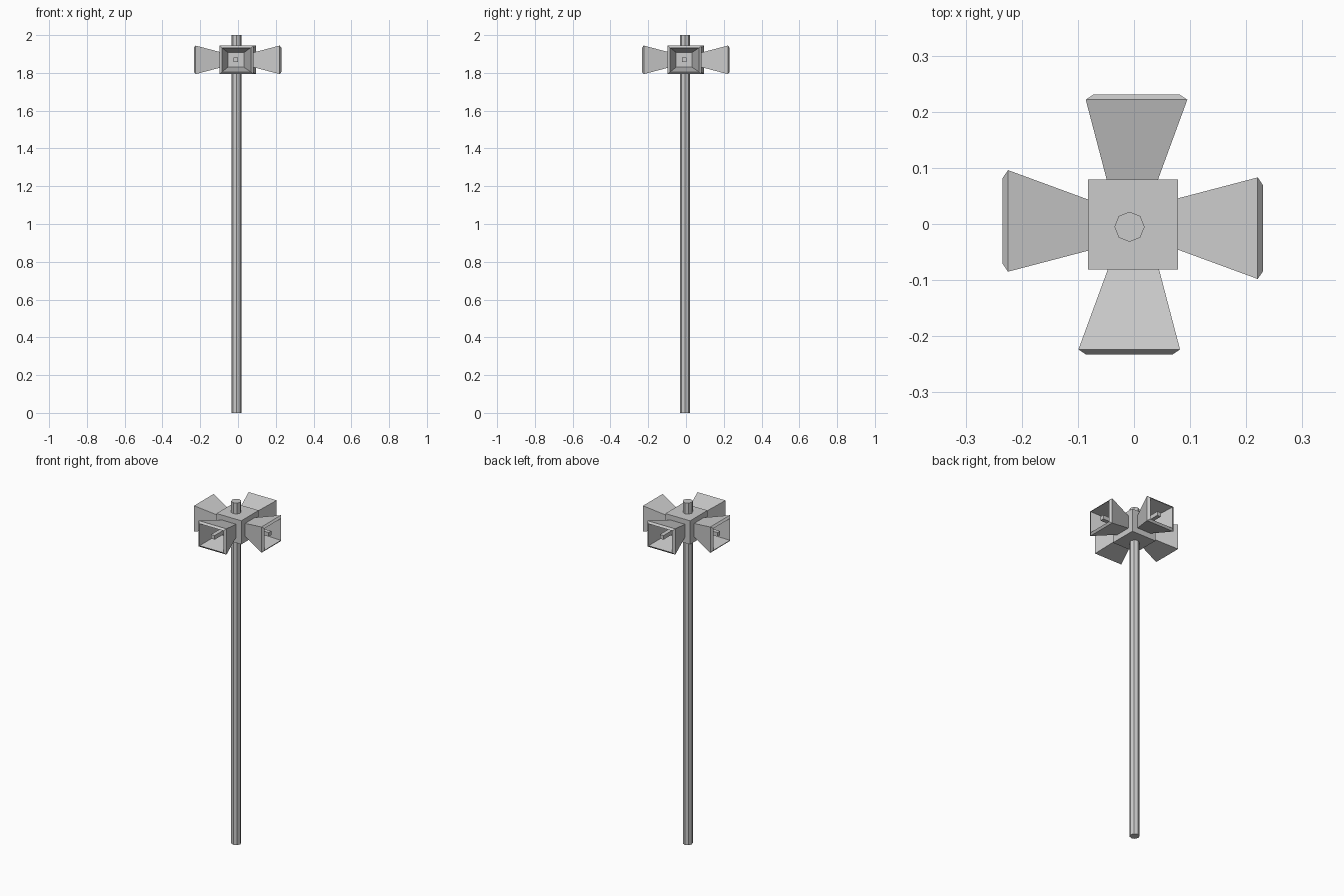
import bpy, bmesh, math
from mathutils import Matrix, Vector

if "Cube" in bpy.data.objects:
    bpy.data.objects.remove(bpy.data.objects["Cube"])

Z_MID = 1.869
HUB = Vector((-0.002, -0.001, Z_MID))


def finish(bm, name):
    bmesh.ops.recalc_face_normals(bm, faces=bm.faces)
    mesh = bpy.data.meshes.new(name)
    bm.to_mesh(mesh)
    bm.free()
    obj = bpy.data.objects.new(name, mesh)
    bpy.context.collection.objects.link(obj)
    return obj


def rect_loft(name, sections, matrix):
    """Skin rectangles (distance out, sideways shift, width, height), capped at both ends."""
    bm = bmesh.new()
    rings = []
    for r, shift, w, h in sections:
        rings.append([bm.verts.new(matrix @ Vector((r, shift + a * w / 2, b * h / 2)))
                      for a, b in ((-1, -1), (1, -1), (1, 1), (-1, 1))])
    for lo, hi in zip(rings, rings[1:]):
        for i in range(4):
            j = (i + 1) % 4
            bm.faces.new((lo[i], lo[j], hi[j], hi[i]))
    bm.faces.new(rings[0])
    bm.faces.new(rings[-1])
    return finish(bm, name)


# eight-sided pole
bm = bmesh.new()
bmesh.ops.create_cone(bm, cap_ends=True, segments=8, radius1=0.027, radius2=0.027, depth=2,
                      matrix=Matrix.Translation((-0.008, -0.005, 1)) @ Matrix.Rotation(math.pi / 2, 4, 'Z'))
finish(bm, "pole")

# central junction box
bm = bmesh.new()
bmesh.ops.create_cube(bm, size=1, matrix=Matrix.Translation((-0.002, -0.001, 1.867))
                      @ Matrix.Diagonal((0.16, 0.16, 0.138, 1)))
finish(bm, "junction_box")

# four horn speakers, each hollow with a centre rod
for i, side in enumerate(("right", "back", "left", "front")):
    m = Matrix.Translation(HUB) @ Matrix.Rotation(i * math.pi / 2, 4, 'Z')
    rect_loft(side + "_horn", [
        (0.07, 0.0015, 0.085, 0.071),     # neck, inside the box
        (0.2225, -0.0065, 0.181, 0.151),  # widest flare
        (0.232, -0.0065, 0.153, 0.128),   # bevelled lip
        (0.10, -0.009, 0.085, 0.078),     # inner throat
    ], m)
    rect_loft(side + "_rod", [
        (0.095, -0.009, 0.024, 0.024),
        (0.216, -0.009, 0.024, 0.024),
    ], m)
